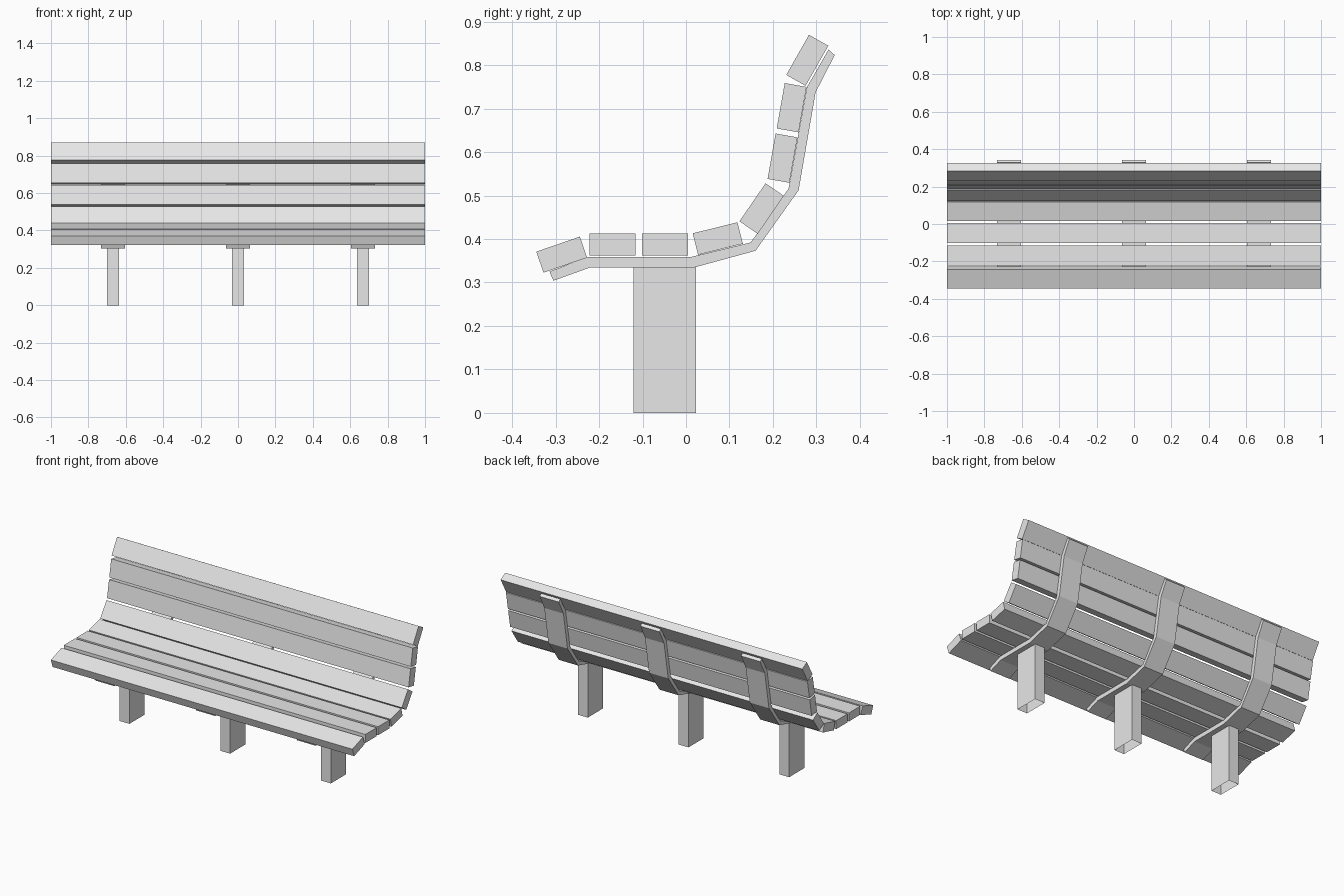
import bpy
import bmesh
from math import radians
from mathutils import Matrix

cube = bpy.data.objects.get("Cube")
if cube:
    bpy.data.objects.remove(cube, do_unlink=True)

grey = bpy.data.materials.new("light grey")
grey.use_nodes = True
colour = (0.8, 0.8, 0.8, 1)
grey.diffuse_color = colour
grey.node_tree.nodes["Principled BSDF"].inputs["Base Color"].default_value = colour


def finish(name, bm):
    bmesh.ops.recalc_face_normals(bm, faces=bm.faces)
    mesh = bpy.data.meshes.new(name)
    bm.to_mesh(mesh)
    bm.free()
    mesh.materials.append(grey)
    obj = bpy.data.objects.new(name, mesh)
    bpy.context.collection.objects.link(obj)
    return obj


def box(name, centre, size, tilt=0, open_ends=False):
    bm = bmesh.new()
    bmesh.ops.create_cube(bm, size=1)
    bm.normal_update()
    if open_ends:
        ends = [f for f in bm.faces if abs(f.normal.z) > 0.9]
        bmesh.ops.delete(bm, geom=ends, context="FACES_ONLY")
    place = (Matrix.Translation(centre) @ Matrix.Rotation(radians(tilt), 4, "X")
             @ Matrix.Diagonal((*size, 1)))
    bmesh.ops.transform(bm, matrix=place, verts=bm.verts)
    return finish(name, bm)


def strap(name, x, width):
    # Bent flat bar: strips between the upper and lower profile lines
    bm = bmesh.new()
    rings = []
    for (uy, uz), (ly, lz) in zip(UPPER, LOWER):
        rings.append([bm.verts.new((x + s * width / 2, y, z))
                      for s, y, z in ((-1, uy, uz), (1, uy, uz), (1, ly, lz), (-1, ly, lz))])
    for a, b in zip(rings, rings[1:]):
        for i in range(4):
            j = (i + 1) % 4
            bm.faces.new((a[i], a[j], b[j], b[i]))
    bm.faces.new(rings[0])
    bm.faces.new(rings[-1])
    return finish(name, bm)


# Strap profile lines from the seat front to the top of the back (y, z)
UPPER = [(-.314, .325), (-.227, .359), (.013, .359), (.149, .392),
         (.236, .516), (.278, .749), (.328, .836)]
LOWER = [(-.305, .304), (-.222, .334), (.017, .334), (.16, .373),
         (.259, .512), (.298, .737), (.342, .823)]

# Slats: y, z, tilt
SLATS = {
    "seat_slat_front": (-.286, .364, 19),
    "seat_slat_middle_front": (-.169, .387, 0),
    "seat_slat_middle_back": (-.048, .387, 0),
    "seat_slat_back": (.073, .401, 14),
    "back_slat_bottom": (.174, .470, 55.5),
    "back_slat_lower": (.222, .586, 80),
    "back_slat_upper": (.243, .702, 80),
    "back_slat_top": (.279, .811, 60.5),
}
for name, (y, z, tilt) in SLATS.items():
    box(name, (0, y, z), (2, .106, .051), tilt)

# Supports: a hollow post under each strap
for side, x in (("right", -.668), ("middle", 0), ("left", .668)):
    strap("strap_" + side, x, .127)
    box("leg_" + side, (x, -.049, .168), (.065, .144, .336), open_ends=True)
